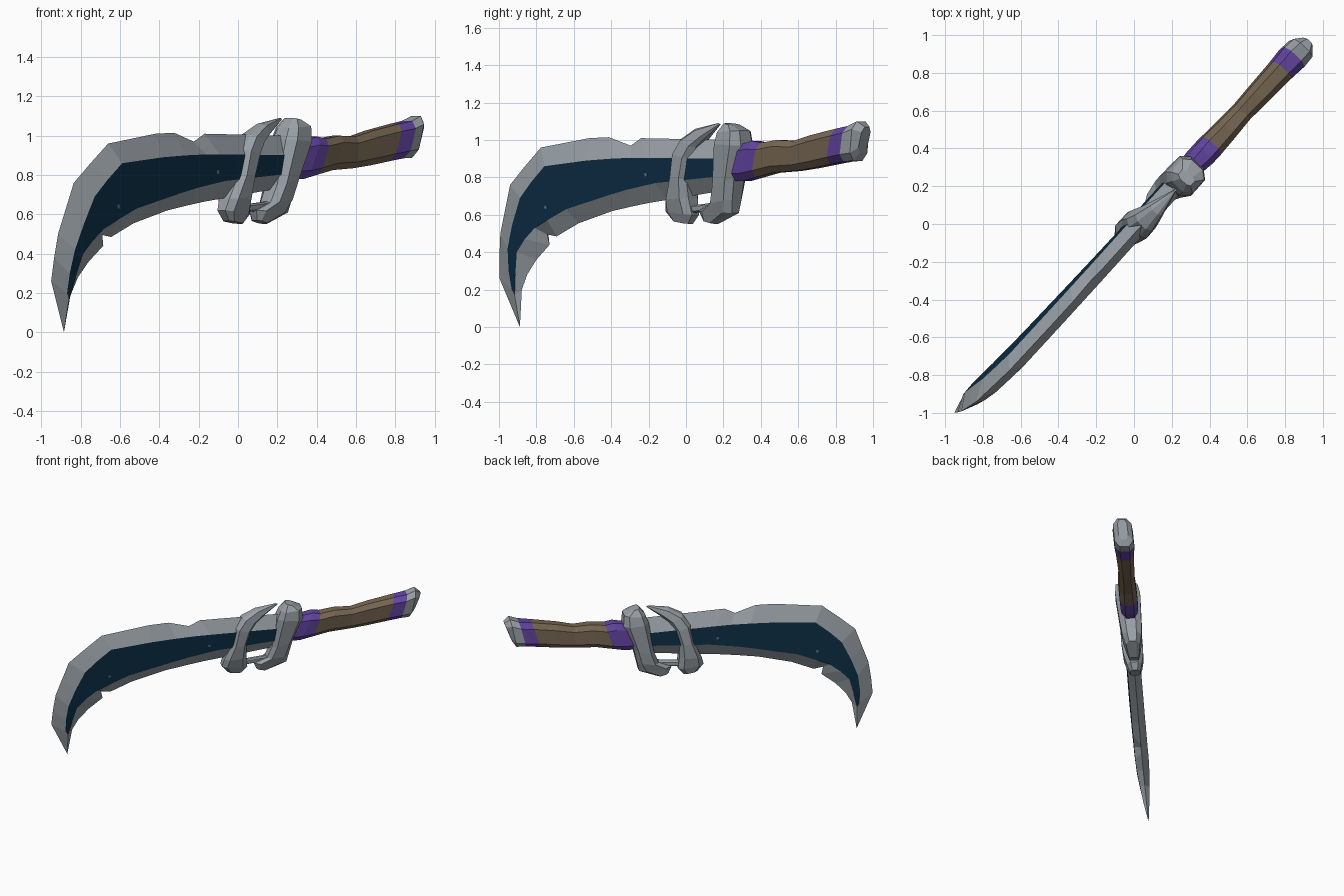
import bpy, bmesh, math
from mathutils import Vector

if "Cube" in bpy.data.objects:
    bpy.data.objects.remove(bpy.data.objects["Cube"])

ANG = math.radians(46.4)
S, C = math.sin(ANG), math.cos(ANG)


def place(x, z, t):
    """Map a profile point (x, z) plus thickness t to the diagonal, slightly leaning weapon plane."""
    lean = 0.063 - 0.098 * z + 0.027 * x / C
    return Vector((x - t * S, x * 1.05 + lean / C + t * C, z))


def material(name, rgb):
    m = bpy.data.materials.new(name)
    m.diffuse_color = (*rgb, 1)
    m.use_nodes = True
    m.node_tree.nodes["Principled BSDF"].inputs["Base Color"].default_value = m.diffuse_color
    return m


STEEL = material("steel grey", (0.32, 0.355, 0.385))
BLUE = material("deep blue", (0.004, 0.028, 0.062))
BROWN = material("leather brown", (0.185, 0.135, 0.085))
PURPLE = material("purple band", (0.125, 0.06, 0.36))
RIVET = material("pale blue rivet", (0.09, 0.17, 0.23))


def finish(bm, name, mats):
    bmesh.ops.recalc_face_normals(bm, faces=bm.faces)
    me = bpy.data.meshes.new(name)
    bm.to_mesh(me)
    bm.free()
    for m in mats:
        me.materials.append(m)
    ob = bpy.data.objects.new(name, me)
    bpy.context.collection.objects.link(ob)
    return ob


def loft(name, rings, mats, rule=lambda i: 0):
    """Octagonal rings, each from two profile points and a half thickness."""
    bm = bmesh.new()
    shape = [(0, -.5), (.2, -1), (.8, -1), (1, -.5), (1, .5), (.8, 1), (.2, 1), (0, .5)]
    loops = []
    for ax, az, bx, bz, h in rings:
        loops.append([bm.verts.new(place(ax + (bx - ax) * s, az + (bz - az) * s, h * t))
                      for s, t in shape])
    for i, (p, q) in enumerate(zip(loops, loops[1:])):
        for k in range(8):
            n = (k + 1) % 8
            bm.faces.new((p[k], p[n], q[n], q[k])).material_index = rule(i)
    bm.faces.new(loops[0]).material_index = rule(0)
    bm.faces.new(loops[-1]).material_index = rule(len(loops) - 2)
    return finish(bm, name, mats)


# Blade: spine edge, panel top, panel bottom, cutting edge at each station
stations = [
    (-.95, .26, -.885, .20, -.875, .17, -.85, .20),
    (-.935, .38, -.88, .30, -.85, .28, -.814, .28),
    (-.915, .50, -.862, .42, -.82, .40, -.759, .36),
    (-.875, .63, -.82, .55, -.77, .47, -.685, .44),
    (-.835, .76, -.765, .69, -.714, .53, -.69, .495),
    (-.75, .86, -.70, .775, -.65, .57, -.645, .485),
    (-.66, .96, -.625, .86, -.55, .63, -.53, .555),
    (-.42, 1.01, -.42, .89, -.32, .71, -.36, .62),
    (-.325, 1.015, -.30, .90, -.24, .735, -.26, .645),
    (-.225, .97, -.20, .905, -.16, .755, -.17, .665),
    (-.17, 1.01, -.13, .905, -.10, .77, -.085, .68),
    (.25, 1.0, .25, .90, .25, .81, .25, .74),
]
bm = bmesh.new()
rows = []
for i, (ox, oz, ux, uz, lx, lz, ex, ez) in enumerate(stations):
    h = min(.05, .022 + .012 * i)
    pts = [(ox, oz, 0), (ux, uz, -h), (lx, lz, -h), (ex, ez, 0), (lx, lz, h), (ux, uz, h)]
    rows.append([bm.verts.new(place(*p)) for p in pts])
for p, q in zip(rows, rows[1:]):
    for k in range(6):
        n = (k + 1) % 6
        bm.faces.new((p[k], p[n], q[n], q[k])).material_index = int(k in (1, 4))
bm.faces.new(rows[-1])
tip = bm.verts.new(place(-.885, 0, 0))
for k in range(6):
    bm.faces.new((rows[0][k], rows[0][(k + 1) % 6], tip))
finish(bm, "blade", [STEEL, BLUE])

# Rivet plates on both panel sides
for j, (x, z) in enumerate([(-.646, .64), (-.14, .815)]):
    for side in (-1, 1):
        bm = bmesh.new()
        rim = [(.011 * math.cos(a * math.pi / 3), .011 * math.sin(a * math.pi / 3)) for a in range(6)]
        low = [bm.verts.new(place(x + c * C, z + s, side * .049)) for c, s in rim]
        top = [bm.verts.new(place(x + c * C, z + s, side * .053)) for c, s in rim]
        bm.faces.new(top)
        bm.faces.new(low)
        for k in range(6):
            n = (k + 1) % 6
            bm.faces.new((low[k], low[n], top[n], top[k]))
        finish(bm, f"rivet_{j}_{'front' if side < 0 else 'back'}", [RIVET])

# Handle: wrapped grip with a purple band at each end
loft("grip", [
    (.25, .78, .33, .98, .055),
    (.31, .78, .385, .995, .065),
    (.375, .80, .425, .985, .066),
    (.46, .825, .50, 1.0, .060),
    (.57, .835, .58, .995, .054),
    (.655, .85, .665, 1.025, .060),
    (.745, .87, .795, 1.06, .066),
    (.815, .885, .86, 1.075, .074),
], [BROWN, PURPLE], lambda i: int(i in (0, 1, 6)))

# Pommel
loft("pommel", [
    (.815, .885, .86, 1.075, .074),
    (.862, .888, .905, 1.10, .068),
    (.885, .93, .93, 1.07, .035),
], [STEEL])

# Guard collar next to the grip
loft("rear_guard", [
    (.085, .57, .135, .552, .035),
    (.075, .62, .235, .61, .052),
    (.14, .66, .25, .68, .070),
    (.17, .75, .275, .79, .080),
    (.21, .98, .335, .97, .092),
    (.23, 1.04, .335, 1.05, .080),
    (.26, 1.09, .295, 1.08, .045),
], [STEEL])

# Guard collar on the blade, sweeping up into a horn
loft("front_guard", [
    (-.06, .567, .01, .552, .038),
    (-.085, .62, .04, .60, .055),
    (-.07, .68, .04, .69, .072),
    (-.025, .80, .045, .79, .078),
    (.0, .93, .075, .90, .074),
    (.04, 1.005, .105, .96, .060),
    (.11, 1.06, .15, 1.01, .038),
    (.212, 1.09, .222, 1.083, .005),
], [STEEL])

# Peg joining the two guards
loft("guard_peg", [
    (.0, .605, .0, .645, .022),
    (.14, .625, .14, .665, .022),
], [STEEL])
